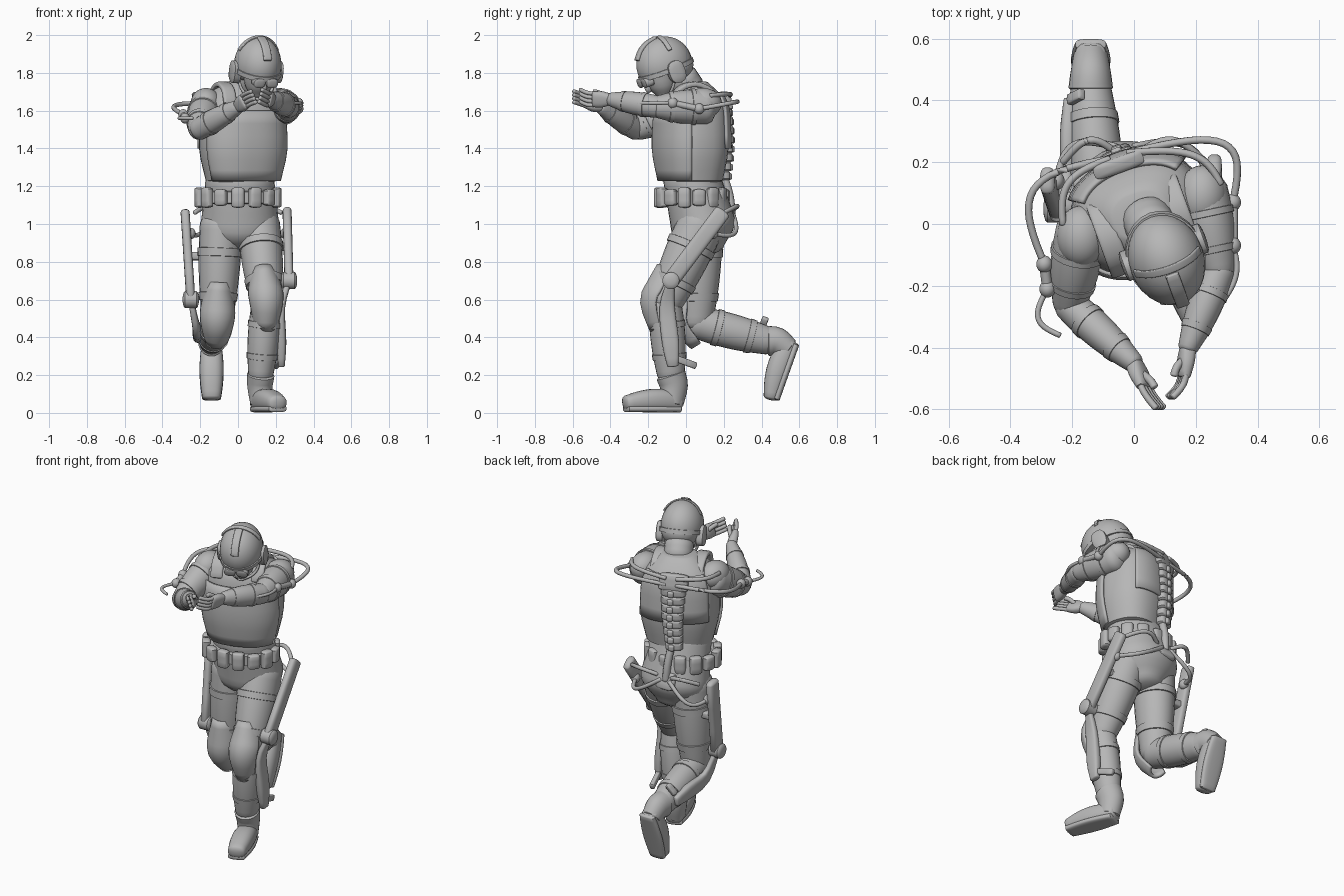
import bpy, bmesh, math
from mathutils import Vector, Matrix

cube = bpy.data.objects.get("Cube")
if cube:
    bpy.data.objects.remove(cube)

GREY = (.47, .47, .47, 1)
mat = bpy.data.materials.new("plain_grey")
mat.use_nodes = True
mat.diffuse_color = GREY
mat.node_tree.nodes["Principled BSDF"].inputs["Base Color"].default_value = GREY

IDENTITY = Matrix.Identity(4)
SIDEWAYS, FORWARD, UP = Vector((1, 0, 0)), Vector((0, -1, 0)), Vector((0, 0, 1))
TURN = Matrix.Rotation(.35, 4, 'Z')
TORSO_SIDE = TURN @ SIDEWAYS


def V(x, y, z):
    return Vector((x, y, z))


def finish(name, bm, matrix=IDENTITY, thick=0):
    bmesh.ops.recalc_face_normals(bm, faces=bm.faces)
    bm.transform(matrix)
    mesh = bpy.data.meshes.new(name)
    bm.to_mesh(mesh)
    bm.free()
    mesh.materials.append(mat)
    part = bpy.data.objects.new(name, mesh)
    bpy.context.collection.objects.link(part)
    if thick:
        solid = part.modifiers.new("Thickness", 'SOLIDIFY')
        solid.thickness, solid.offset = thick, 0
    bpy.ops.object.select_all(action='DESELECT')
    part.select_set(True)
    bpy.context.view_layer.objects.active = part
    bpy.ops.object.shade_smooth_by_angle(angle=math.radians(40))


def smooth_path(rings, steps=3):
    """Smooth curve through ring centres and radii."""
    p = [Vector((*centre, wide, deep)) for centre, wide, deep in rings]
    p = [p[0] * 2 - p[1]] + p + [p[-1] * 2 - p[-2]]
    out = []
    for a, b, c, d in zip(p, p[1:], p[2:], p[3:]):
        for k in range(steps):
            t = k / steps
            out.append((b * 2 + (c - a) * t + (a * 2 - b * 5 + c * 4 - d) * t * t
                        + (b * 3 - a - c * 3 + d) * t ** 3) / 2)
    return out + [p[-2]]


def loft(name, rings, side=SIDEWAYS, power=2, sides=24, cap=.4, arc=None, thick=0, matrix=IDENTITY):
    """Skin oval (power 2) to boxy (power 4) sections; arc in degrees leaves an open shell."""
    path = smooth_path(rings)
    centres = [Vector(q[:3]) for q in path]
    sections = []
    for i, q in enumerate(path):
        along = centres[min(i + 1, len(path) - 1)] - centres[max(i - 1, 0)]
        sections.append((centres[i], along.normalized(), q[3], q[4]))
    if not arc:
        for end, sign in ((0, -1), (-1, 1)):
            centre, along, wide, deep = sections[end]
            for angle in (30, 60, 80):
                shrink, push = math.cos(math.radians(angle)), math.sin(math.radians(angle))
                ring = (centre + along * sign * push * cap * min(wide, deep), along, wide * shrink, deep * shrink)
                sections.insert(len(sections) if end else 0, ring)
    first, last = arc or (0, 360)
    bm = bmesh.new()
    rows = []
    for centre, along, wide, deep in sections:
        across = (side - along * along.dot(side)).normalized()
        normal = along.cross(across)
        row = []
        for k in range(sides):
            angle = math.radians(first + (last - first) * k / (sides - bool(arc)))
            u, v = (math.copysign(abs(w) ** (2 / power), w) for w in (math.cos(angle), math.sin(angle)))
            row.append(bm.verts.new(centre + across * u * wide + normal * v * deep))
        rows.append(row)
    for low, high in zip(rows, rows[1:]):
        for k in range(sides - bool(arc)):
            j = (k + 1) % sides
            bm.faces.new((low[k], low[j], high[j], high[k]))
    if not arc:
        bm.faces.new(rows[0])
        bm.faces.new(rows[-1])
    finish(name, bm, matrix, thick)


def ball(name, centre, size, matrix=IDENTITY, cut=None):
    bm = bmesh.new()
    bmesh.ops.create_uvsphere(bm, u_segments=28, v_segments=16, radius=1)
    bm.transform(Matrix.Translation(centre) @ Matrix.Diagonal((*size, 1)))
    if cut:
        geom = bm.verts[:] + bm.edges[:] + bm.faces[:]
        result = bmesh.ops.bisect_plane(bm, geom=geom, plane_co=UP * cut, plane_no=UP, clear_inner=True)
        rim = [g for g in result["geom_cut"] if isinstance(g, bmesh.types.BMEdge)]
        bmesh.ops.edgeloop_fill(bm, edges=rim)
    finish(name, bm, matrix)


def bar(name, start, end, wide, deep, side=SIDEWAYS, power=4, **options):
    loft(name, [(start, wide, deep), (end, wide, deep)], side, power, **options)


def hose(name, start, end, bow=V(0, 0, 0), radius=.012, **options):
    """Round rod or hose that bows sideways between its ends."""
    rings = [(start.lerp(end, k / 6) + bow * math.sin(math.pi * k / 6), radius, radius) for k in range(7)]
    loft(name, rings, TORSO_SIDE, sides=10, **options)


def stack(name, profile, centre, lean, ratio, grow=0, **options):
    """Body form from height and half-width pairs, leaning along a slope."""
    rings = [(centre + lean * (z - centre.z) + UP * (z - centre.z), w + grow, w * ratio + grow)
             for z, w in profile]
    loft(name, rings, **options)


# Torso, turned towards its left
UPRIGHT = V(0, 0, 0)
stack("pelvis", [(.87, .1), (.96, .2), (1.06, .2), (1.15, .19), (1.26, .18)],
      V(.01, .09, 1), V(0, -.25, 0), .83, sides=32)
vest = [(1.23, .19), (1.4, .225), (1.6, .215), (1.68, .18), (1.75, .1)]
CHEST = V(.02, .03, 1.5)
stack("vest", vest, CHEST, UPRIGHT, .81, side=TORSO_SIDE, power=2.4, sides=36, cap=.1)
stack("chest_plate", vest[:3], CHEST, UPRIGHT, .81, .01, side=TORSO_SIDE, power=2.4, arc=(200, 340), thick=.012)
stack("back_plate", vest[1:4], CHEST, UPRIGHT, .81, .01, side=TORSO_SIDE, power=2.4, arc=(35, 145), thick=.014)
for name, shift in (("right_vest_strap", -.12), ("left_vest_strap", .12)):
    top = V(.03, 0, 1.64) + TORSO_SIDE * shift
    reach = TURN @ FORWARD * .12
    loft(name, [(top + reach * math.cos(a) + UP * .1 * math.sin(a), .035, .014)
                for a in (0, .8, 1.6, 2.4, 3)], TORSO_SIDE, 4)

# Belt with pouches
WAIST = V(0, .03, 1.14)
bar("belt", WAIST - UP * .03, WAIST + UP * .03, .2, .165, power=2.2, sides=32, cap=.05)
POUCHES = 14
for k in range(POUCHES):
    angle = math.tau * (k + .5) / POUCHES
    spot = WAIST + V(.21 * math.cos(angle), .175 * math.sin(angle), 0)
    half = UP * (.045 if k % 3 else .035)
    bar("belt_pouch", spot - half, spot + half, .034, .024, V(-math.sin(angle), math.cos(angle), 0), 3)

# Head: looks left and down
SKULL = V(.105, -.115, 1.845)
HEAD = Matrix.Translation(SKULL) @ TURN @ Matrix.Rotation(.36, 4, 'X')
bar("neck", V(.05, 0, 1.7), SKULL - UP * .04, .068, .07, power=2)
bar("collar", V(.04, .02, 1.72), V(.06, -.02, 1.78), .082, .08, TORSO_SIDE, 2)
ball("helmet", V(0, 0, 0), (.122, .152, .148), HEAD, cut=-.035)
ball("helmet_back", V(0, .04, -.03), (.108, .112, .09), HEAD)
loft("face", [(V(0, -.06, -.15), .04, .04), (V(0, -.05, -.1), .073, .075), (V(0, -.04, 0), .09, .095)], matrix=HEAD)
bar("helmet_rim", UP * -.04, UP * -.015, .127, .157, power=2, cap=.04, matrix=HEAD)
crown = [math.radians(a) for a in range(30, 160, 20)]
loft("helmet_crest", [(V(0, .158 * math.cos(a), .15 * math.sin(a)), .022, .009) for a in crown[3:]],
     power=4, matrix=HEAD)
loft("helmet_cross_band", [(V(.127 * math.cos(a), .02, .149 * math.sin(a)), .013, .005) for a in crown],
     FORWARD, 4, matrix=HEAD)
for s in (-1, 1):
    ear = V(s * .1, .01, -.045)
    bar("ear_cup", ear, ear + V(s * .035, 0, 0), .045, .06, FORWARD, 2.6, cap=.2, matrix=HEAD)
    eye = V(s * .036, -.11, -.05)
    bar("goggle_lens", eye, eye + FORWARD * .045, .032, .025, power=2.6, cap=.2, matrix=HEAD)
    hose("chin_strap", ear, V(0, -.09, -.165), V(s * .03, 0, -.03), .008, matrix=HEAD)
ball("nose", V(0, -.13, -.085), (.016, .018, .026), HEAD)

# Joints of the pose: standing left leg, trailing right leg, both arms aiming forward
JOINTS = {
    "left": dict(hip=V(.11, .08, 1), knee=V(.15, -.11, .58), ankle=V(.12, -.08, .2),
                 shoulder=V(.22, .11, 1.62), elbow=V(.275, -.15, 1.62), wrist=V(.175, -.4, 1.66)),
    "right": dict(hip=V(-.09, .07, 1), knee=V(-.11, .055, .48), ankle=V(-.14, .44, .38),
                  shoulder=V(-.17, -.02, 1.62), elbow=V(-.21, -.26, 1.5), wrist=V(0, -.45, 1.62)),
}
LIMBS = (("thigh", "hip", "knee", .112, .08), ("shin", "knee", "ankle", .078, .066),
         ("upper_arm", "shoulder", "elbow", .083, .054), ("forearm", "elbow", "wrist", .053, .033))


def limb_ring(start, end, r_start, r_end, t, grow=1):
    radius = (r_start + (r_end - r_start) * t + .012 * math.sin(math.pi * t)) * grow
    return start.lerp(end, t), radius, radius * 1.1


for label, joints in JOINTS.items():
    for limb, a, b, ra, rb in LIMBS:
        shape = (joints[a], joints[b], ra, rb)
        side = SIDEWAYS if limb != "forearm" else (joints[b] - joints[a]).cross(UP)
        loft(f"{label}_{limb}", [limb_ring(*shape, k / 5) for k in range(6)], side, cap=.6)
        # Two strap bands on every limb
        for t in (.25, .7):
            loft(f"{label}_{limb}_strap", [limb_ring(*shape, u, 1.06) for u in (t, t + .08)], side, cap=.06)
    # Curved pad wrapping the knee
    thigh, shin = joints["hip"] - joints["knee"], joints["ankle"] - joints["knee"]
    front = V(0, -.033, 0)
    loft(label + "_knee_pad", [(joints["knee"] + front + thigh * .4, .055, .085),
                               (joints["knee"] + front + thigh * .15, .083, .095),
                               (joints["knee"] + front, .08, .09),
                               (joints["knee"] + front * .5 + shin * .12 - UP * .09, .05, .06)],
         arc=(10, 170), thick=.02)
    ball(label + "_shoulder_pad", joints["shoulder"] + V(0, -.02, .02), (.08, .1, .08))


def boot(label, ankle, heel, toe, up):
    """Shaft, rounded foot and a boxy sole."""
    side = (toe - heel).cross(up)
    loft(label + "_boot_shaft", [(ankle, .072, .08), (ankle.lerp(heel, .4), .066, .075),
                                 (heel.lerp(toe, .12), .056, .06)], side, cap=.2)
    wave = [(heel.lerp(toe, k / 4), math.sin(math.pi * k / 4), k / 4) for k in range(5)]
    loft(label + "_foot", [(c + up * (.01 + .012 * w), .05 + .014 * w, .052 - .012 * t + .014 * w)
                           for c, w, t in wave], side, 2.4)
    loft(label + "_sole", [(c - up * (.028 - .008 * t), .05 + .014 * w, .018)
                           for c, w, t in wave], side, 3)


boot("left", JOINTS["left"]["ankle"], V(.11, -.04, .048), V(.21, -.315, .042), UP)
boot("right", JOINTS["right"]["ankle"], V(-.14, .555, .37), V(-.14, .46, .08), V(0, -.95, .3))


def brace(label, s, top, joint, shin_top, shin_end, clip):
    """Outer leg brace: thigh strut, round knee joint, shin strut and links."""
    bar(label + "_thigh_strut", top, joint, .024, .044, power=3, cap=.7)
    half = V(.03, 0, 0)
    bar(label + "_knee_joint", joint - half, joint + half, .045, .045, UP, 2, cap=.3)
    mount = joint.lerp(top, .5)
    bar(label + "_strut_mount", mount, mount - half * s * 3, .022, .03, UP)
    loft(label + "_shin_strut", [(joint, .015, .02), (shin_top, .02, .04),
                                 (shin_top.lerp(shin_end, .6), .026, .045), (shin_end, .018, .03)], power=3)
    bar(label + "_ankle_link", shin_end.lerp(clip, .1) + UP * .04, clip, .014, .018)


brace("left", 1, V(.26, .19, 1.06), V(.27, -.08, .7), V(.23, -.1, .56), V(.23, -.07, .25), V(.2, .05, .25))
brace("right", -1, V(-.28, .14, 1.06), V(-.25, .05, .6), V(-.22, .12, .45), V(-.21, .4, .4), V(-.17, .42, .5))


def hand(label, wrist, knuckle, curl, across, thumb):
    """Palm, four bent fingers and a thumb."""
    loft(label + "_palm", [(wrist, .03, .026), (wrist.lerp(knuckle, .5), .043, .026), (knuckle, .042, .02)],
         across, 2.6)
    ahead = (knuckle - wrist).normalized()
    for k in range(4):
        base = knuckle + across * .021 * (k - 1.5)
        hose(label + "_finger", base, base + ahead * .07 + curl, curl * -.3, .011)
    hose(label + "_thumb", wrist + ahead * .03, wrist + ahead * .09 + thumb, thumb * .3, .013)


hand("left", JOINTS["left"]["wrist"], V(.16, -.49, 1.66), V(-.03, 0, .02), V(.25, 0, 1), V(-.03, 0, .04))
hand("right", JOINTS["right"]["wrist"], V(.035, -.525, 1.65), V(.02, -.01, 0), V(-.4, 0, .9), V(.03, 0, .04))

# Spine frame on the back
SEGMENTS = 8
for k in range(SEGMENTS):
    spot = V(-.055, .195 + .015 * math.sin(math.pi * k / SEGMENTS), 1.24 + .048 * k)
    bar("spine_segment", spot, spot + UP * .034, .05 + .003 * k, .032, TORSO_SIDE, 3)
    ridge = spot - FORWARD * .028
    bar("spine_ridge", ridge, ridge + UP * .024, .018, .018, TORSO_SIDE)
bar("spine_top_plate", V(-.055, .205, 1.61), V(-.05, .19, 1.69), .085, .026, TORSO_SIDE)
bar("hip_plate", V(-.03, .24, 1), V(-.03, .21, 1.08), .06, .03)
hose("lower_spine_link", V(-.04, .2, 1.25), V(-.03, .24, 1.05), V(0, .01, 0), .022)

# Hoses from the back to the hips and arms, with arm rods and joints
for s in (-1, 1):
    hip_end = V(s * .25, .14, .95)
    hose("hip_hose", V(s * .03 - .03, .25, 1.05), hip_end, V(s * .04, .06, -.05))
    hose("hip_loop", V(s * .05 - .02, .24, 1.07), V(s * .23, .2, 1.06), V(0, .05, .03))
    ball("hip_hose_mount", hip_end, (.025, .03, .03))
for label, s, back, bow, upper, elbow, out, cuff in (
        ("left", 1, V(-.02, .23, 1.64), V(.14, .11, .02), V(.32, .07, 1.61), V(.32, -.07, 1.64),
         V(.03, 0, 0), V(.28, -.26, 1.64)),
        ("right", -1, V(-.08, .21, 1.64), V(-.14, .07, .02), V(-.29, -.13, 1.58), V(-.28, -.21, 1.56),
         V(-.05, -.02, 0), V(-.24, -.36, 1.56))):
    hose(label + "_shoulder_hose", back, upper, bow)
    hose(label + "_upper_hose", back + UP * .04, JOINTS[label]["shoulder"] + V(s * .06, .02, .06), bow * .4)
    hose(label + "_arm_rod", upper, elbow, radius=.017)
    hose(label + "_elbow_rod", elbow, cuff, out, .009)
    for spot in (upper, elbow):
        ball(label + "_arm_joint", spot, (.026, .028, .028))
